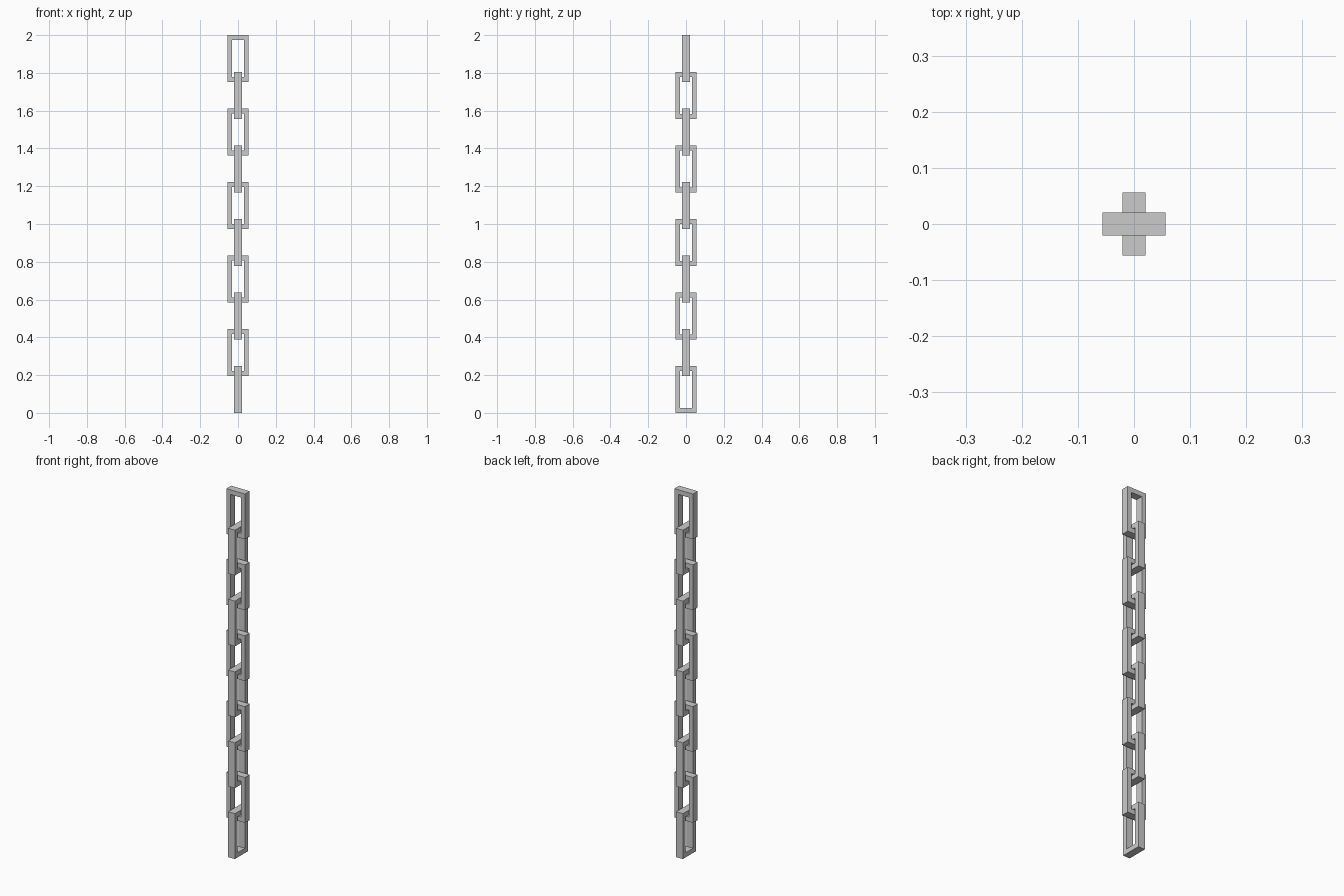
import bpy, bmesh
from math import pi

if "Cube" in bpy.data.objects:
    bpy.data.objects.remove(bpy.data.objects["Cube"])

COUNT, TOTAL = 10, 2.0
HEIGHT, WIDTH, DEPTH = 0.249, 0.113, 0.041
SIDE, END = 0.025, 0.026
PITCH = (TOTAL - HEIGHT) / (COUNT - 1)


def link_mesh():
    # One rectangular ring: a front frame of four quads, extruded in depth
    bm = bmesh.new()
    signs = ((-1, -1), (1, -1), (1, 1), (-1, 1))

    def loop(w, h):
        return [bm.verts.new((sx * w / 2, -DEPTH / 2, sz * h / 2)) for sx, sz in signs]

    outer = loop(WIDTH, HEIGHT)
    inner = loop(WIDTH - 2 * SIDE, HEIGHT - 2 * END)
    faces = []
    for i in range(4):
        j = (i + 1) % 4
        faces.append(bm.faces.new((outer[i], outer[j], inner[j], inner[i])))
    # Keep the front faces and add the back and the walls
    ext = bmesh.ops.extrude_face_region(bm, geom=faces, use_keep_orig=True)
    moved = [v for v in ext["geom"] if isinstance(v, bmesh.types.BMVert)]
    bmesh.ops.translate(bm, verts=moved, vec=(0, DEPTH, 0))
    bmesh.ops.recalc_face_normals(bm, faces=bm.faces)
    mesh = bpy.data.meshes.new("chain_link")
    bm.to_mesh(mesh)
    bm.free()
    return mesh


# Chain: links stacked from the top, each turned a quarter from the last
mesh = link_mesh()
for i in range(COUNT):
    link = bpy.data.objects.new(f"chain_link_{i + 1}", mesh)
    link.location.z = TOTAL - HEIGHT / 2 - i * PITCH
    link.rotation_euler.z = (i % 2) * pi / 2
    bpy.context.collection.objects.link(link)
